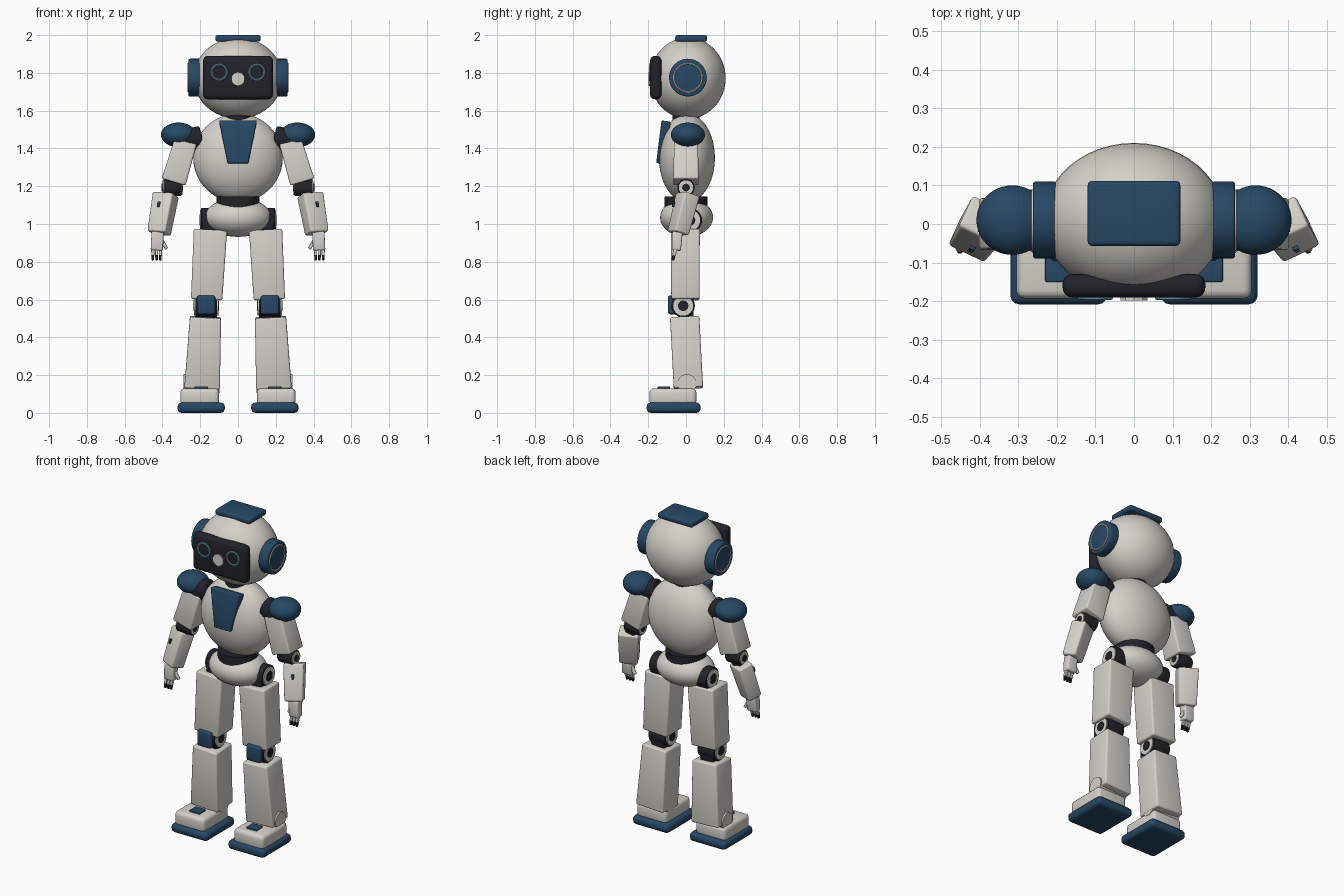
import bpy, bmesh, math
from mathutils import Vector, Matrix

if "Cube" in bpy.data.objects:
    bpy.data.objects.remove(bpy.data.objects["Cube"])


def material(name, rgb):
    m = bpy.data.materials.new(name)
    m.use_nodes = True
    m.diffuse_color = (*rgb, 1)
    m.node_tree.nodes["Principled BSDF"].inputs["Base Color"].default_value = (*rgb, 1)
    return m


CREAM = material("warm white shell", (0.66, 0.64, 0.58))
BLUE = material("deep blue trim", (0.02, 0.065, 0.13))
DARK = material("charcoal joints", (0.016, 0.016, 0.024))
GLOW = material("pale blue light", (0.2, 0.42, 0.52))


def finish(name, bm, mat, pair=False):
    """Write a mesh object; a pair makes a left part and its mirrored right part."""
    bmesh.ops.recalc_face_normals(bm, faces=bm.faces)
    for f in bm.faces:
        f.smooth = True
    for e in bm.edges:
        e.smooth = e.calc_face_angle(0) < math.radians(35)
    for side in (("left_", "right_") if pair else ("",)):
        if side == "right_":
            bmesh.ops.scale(bm, vec=(-1, 1, 1), verts=bm.verts)
            bmesh.ops.reverse_faces(bm, faces=bm.faces)
        mesh = bpy.data.meshes.new(side + name)
        bm.to_mesh(mesh)
        mesh.materials.append(mat)
        bpy.context.collection.objects.link(bpy.data.objects.new(side + name, mesh))
    bm.free()


def ball(name, loc, radii, mat, pair=False):
    bm = bmesh.new()
    bmesh.ops.create_uvsphere(bm, u_segments=48, v_segments=24, radius=1)
    bm.transform(Matrix.Translation(loc) @ Matrix.Diagonal((*radii, 1)))
    finish(name, bm, mat, pair)


def limb(name, a, b, size_a, size_b, mat, bevel=0.01, yaw=0, pair=True, seg=3):
    """Tapered rounded box running from a to b, with (width, depth) at each end."""
    a, b = Vector(a), Vector(b)
    bm = bmesh.new()
    bmesh.ops.create_cube(bm, size=1)
    length = (a - b).length
    for v in bm.verts:
        w, d = size_a if v.co.z > 0 else size_b
        v.co = Vector((v.co.x * w, v.co.y * d, v.co.z * length))
    bmesh.ops.bevel(bm, geom=bm.edges[:], offset=bevel, segments=seg, profile=0.5, affect="EDGES")
    turn = Vector((0, 0, 1)).rotation_difference(a - b).to_matrix().to_4x4()
    bm.transform(Matrix.Translation((a + b) / 2) @ turn @ Matrix.Rotation(math.radians(yaw), 4, "Z"))
    finish(name, bm, mat, pair)


def box(name, low, high, mat, bevel=0.01, pair=False, seg=3):
    x, y = (low[0] + high[0]) / 2, (low[1] + high[1]) / 2
    size = (high[0] - low[0], high[1] - low[1])
    limb(name, (x, y, high[2]), (x, y, low[2]), size, size, mat, bevel, 0, pair, seg)


def disc(name, a, b, radius, mat, pair=False, bevel=0.0, sides=32):
    a, b = Vector(a), Vector(b)
    bm = bmesh.new()
    bmesh.ops.create_cone(bm, cap_ends=True, segments=sides, radius1=radius, radius2=radius, depth=(b - a).length)
    if bevel:
        rims = [e for e in bm.edges if abs(e.verts[0].co.z - e.verts[1].co.z) < 1e-5]
        bmesh.ops.bevel(bm, geom=rims, offset=bevel, segments=3, profile=0.5, affect="EDGES")
    bm.transform(Matrix.Translation((a + b) / 2) @ Vector((0, 0, 1)).rotation_difference(b - a).to_matrix().to_4x4())
    finish(name, bm, mat, pair)


def ring(name, loc, axis, major, minor, mat, pair=True):
    bm = bmesh.new()
    n, k = 40, 8
    rows = []
    for i in range(n):
        t = math.tau * i / n
        rows.append([bm.verts.new(((major + minor * math.cos(math.tau * j / k)) * math.cos(t),
                                   (major + minor * math.cos(math.tau * j / k)) * math.sin(t),
                                   minor * math.sin(math.tau * j / k))) for j in range(k)])
    for i in range(n):
        for j in range(k):
            p, q = rows[i], rows[(i + 1) % n]
            bm.faces.new((p[j], q[j], q[(j + 1) % k], p[(j + 1) % k]))
    bm.transform(Matrix.Translation(loc) @ Vector((0, 0, 1)).rotation_difference(Vector(axis)).to_matrix().to_4x4())
    finish(name, bm, mat, pair)


def hinge(name, x0, x1, y, z, radius):
    """Dark pivot across x with pale end caps and dark hubs."""
    disc(name + "_pivot", (x0, y, z), (x1, y, z), radius, DARK, True, 0.004)
    for label, x, out in (("outer", x1, 1), ("inner", x0, -1)):
        disc(f"{name}_{label}_cap", (x - out * 0.004, y, z), (x + out * 0.006, y, z), radius * 0.85, CREAM, True)
        disc(f"{name}_{label}_hub", (x, y, z), (x + out * 0.009, y, z), radius * 0.45, DARK, True)


# Head, crown plate and ears
ball("head", (0, 0.01, 1.772), (0.235, 0.2, 0.215), CREAM)
box("crown_plate", (-0.12, -0.057, 1.965), (0.12, 0.112, 2.0), BLUE, 0.012)
disc("ear", (0.2, 0.01, 1.775), (0.262, 0.01, 1.775), 0.1, BLUE, True, 0.008)
ring("ear_ring", (0.262, 0.01, 1.775), (1, 0, 0), 0.075, 0.005, CREAM)

# Face panel, eyes and nose
box("face_panel", (-0.185, -0.19, 1.66), (0.185, -0.13, 1.89), DARK, 0.025, seg=4)
disc("eye", (0.1, -0.18, 1.804), (0.1, -0.193, 1.804), 0.034, DARK, True)
ring("eye_ring", (0.1, -0.191, 1.804), (0, 1, 0), 0.04, 0.006, GLOW)
disc("nose", (0, -0.18, 1.768), (0, -0.198, 1.768), 0.037, CREAM, sides=10)

# Torso, chest plate, neck, waist and pelvis
disc("neck", (0, 0, 1.5), (0, 0, 1.62), 0.072, DARK)
ball("torso", (0, 0.005, 1.35), (0.237, 0.148, 0.235), CREAM)
limb("chest_plate", (0, -0.105, 1.545), (0, -0.138, 1.32), (0.2, 0.05), (0.11, 0.04), BLUE, 0.006, pair=False)
disc("waist", (0, 0, 1.07), (0, 0, 1.145), 0.115, DARK)
ball("pelvis", (0, 0.003, 1.035), (0.177, 0.14, 0.103), CREAM)

# Shoulders and arms
disc("shoulder_joint", (0.19, 0, 1.46), (0.285, 0, 1.435), 0.062, DARK, True, 0.012)
ball("shoulder_cap", (0.315, 0.01, 1.472), (0.093, 0.09, 0.065), BLUE, True)
limb("upper_arm", (0.276, 0, 1.44), (0.341, 0, 1.222), (0.12, 0.125), (0.132, 0.135), CREAM)
hinge("elbow", 0.3, 0.395, 0, 1.193, 0.045)
limb("elbow_link", (0.345, 0, 1.235), (0.372, 0, 1.13), (0.06, 0.06), (0.06, 0.06), DARK, 0.006)
limb("forearm", (0.382, 0.01, 1.157), (0.418, -0.042, 0.95), (0.118, 0.092), (0.105, 0.085), CREAM, yaw=25)
limb("forearm_light", (0.418, -0.062, 1.118), (0.423, -0.069, 1.09), (0.016, 0.01), (0.01, 0.01), BLUE, 0.001, 25)

# Hands with curled fingers
limb("palm", (0.425, -0.045, 0.96), (0.43, -0.05, 0.86), (0.065, 0.055), (0.065, 0.045), CREAM, 0.008)
limb("thumb", (0.405, -0.045, 0.915), (0.377, -0.04, 0.868), (0.02, 0.02), (0.017, 0.018), CREAM, 0.005)
for i in range(3):
    x = 0.411 + 0.02 * i
    limb(f"finger_{i}", (x, -0.055, 0.87), (x, -0.064, 0.832), (0.017, 0.02), (0.016, 0.018), CREAM, 0.004)
    limb(f"fingertip_{i}", (x, -0.063, 0.836), (x, -0.07, 0.808), (0.015, 0.017), (0.013, 0.014), DARK, 0.004)

# Hips and thighs
hinge("hip", 0.11, 0.195, 0.02, 1.02, 0.065)
limb("hip_link", (0.15, 0, 1.05), (0.15, 0, 0.94), (0.08, 0.09), (0.08, 0.09), DARK)
limb("thigh", (0.146, -0.003, 0.97), (0.166, -0.003, 0.6), (0.176, 0.152), (0.166, 0.15), CREAM)

# Knees and shins
hinge("knee", 0.11, 0.226, -0.015, 0.567, 0.062)
limb("knee_link", (0.168, 0, 0.63), (0.168, 0, 0.48), (0.09, 0.08), (0.09, 0.08), DARK)
box("knee_guard", (0.12, -0.096, 0.522), (0.218, -0.03, 0.622), BLUE, 0.012, True)
limb("shin", (0.172, -0.007, 0.507), (0.19, 0.013, 0.13), (0.165, 0.155), (0.188, 0.155), CREAM)
disc("ankle", (0.098, 0.005, 0.155), (0.289, 0.005, 0.155), 0.05, CREAM, True)

# Feet
box("foot", (0.1, -0.193, 0.04), (0.305, 0.055, 0.13), CREAM, 0.022, True)
box("sole", (0.07, -0.208, 0), (0.32, 0.077, 0.055), BLUE, 0.022, True)
box("foot_badge", (0.16, -0.15, 0.12), (0.23, -0.085, 0.14), BLUE, 0.004, True)
